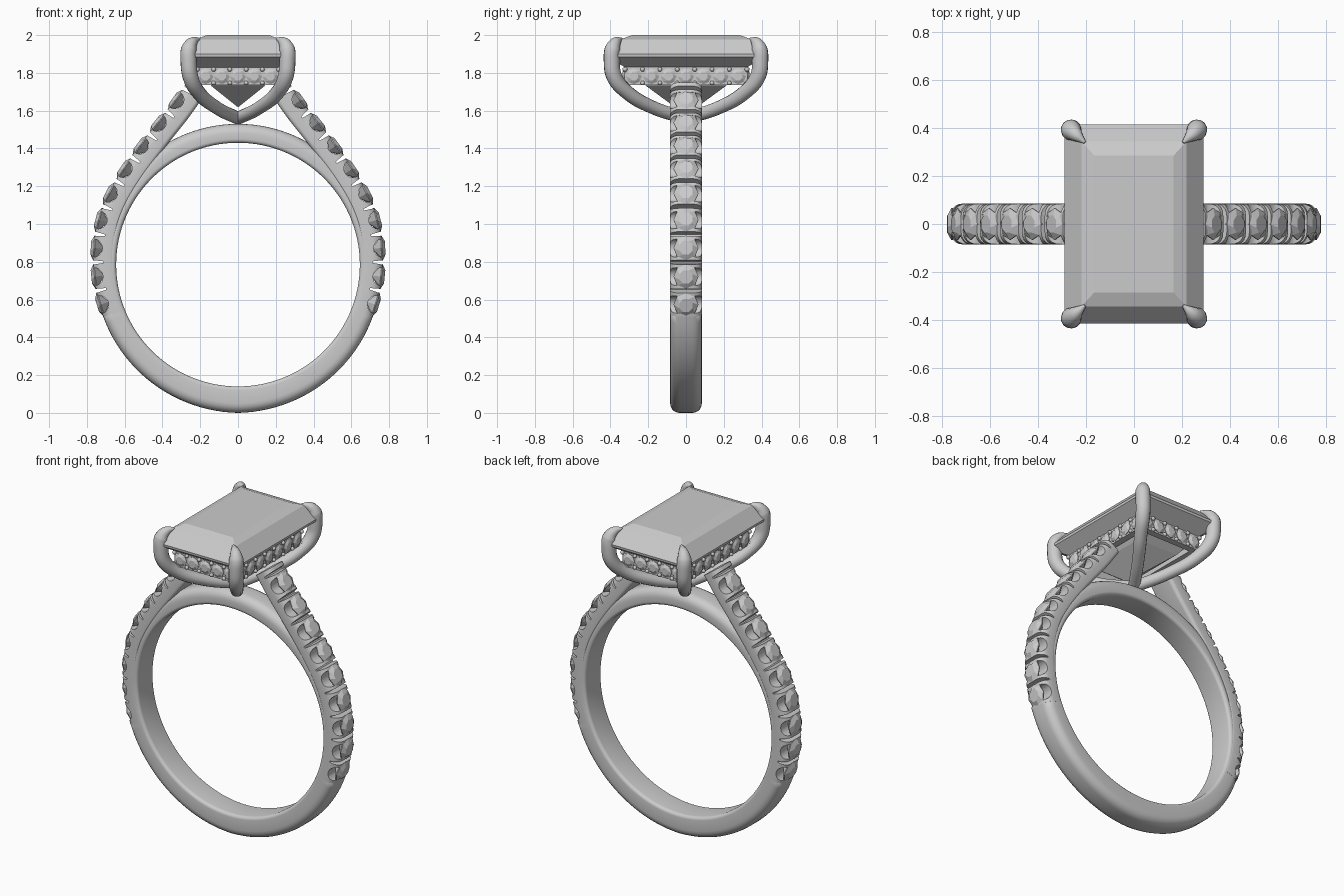
import bpy, bmesh
from math import sin, cos, pi, radians
from mathutils import Matrix, Vector

if "Cube" in bpy.data.objects:
    bpy.data.objects.remove(bpy.data.objects["Cube"])

silver = bpy.data.materials.new("silver grey")
silver.use_nodes = True
GREY = (0.6, 0.6, 0.6, 1)
silver.diffuse_color = GREY
silver.node_tree.nodes["Principled BSDF"].inputs["Base Color"].default_value = GREY


def finish(name, bm):
    bmesh.ops.recalc_face_normals(bm, faces=bm.faces)
    mesh = bpy.data.meshes.new(name)
    bm.to_mesh(mesh)
    bm.free()
    obj = bpy.data.objects.new(name, mesh)
    bpy.context.collection.objects.link(obj)
    mesh.materials.append(silver)
    return obj


def activate(obj):
    bpy.ops.object.select_all(action='DESELECT')
    obj.select_set(True)
    bpy.context.view_layer.objects.active = obj


def smooth(obj, angle=35):
    activate(obj)
    bpy.ops.object.shade_smooth_by_angle(angle=radians(angle))


def mirror(obj, x=True, y=False):
    mod = obj.modifiers.new("mirror", 'MIRROR')
    mod.use_axis = (x, y, False)
    mod.use_mirror_merge = False


def loft(bm, rings, closed=False):
    """Skin a list of point rings, capping the ends unless closed."""
    rows = [[bm.verts.new(p) for p in ring] for ring in rings]
    n = len(rows[0])
    pairs = list(zip(rows, rows[1:]))
    if closed:
        pairs.append((rows[-1], rows[0]))
    else:
        bm.faces.new(rows[0])
        bm.faces.new(rows[-1])
    for a, b in pairs:
        for i in range(n):
            j = (i + 1) % n
            bm.faces.new((a[i], a[j], b[j], b[i]))


def section(half_width, thickness, r_out=0.05, r_in=0.022, steps=5):
    """Rounded band section as (y, depth); depth 0 is the outer surface."""
    pts = []
    corners = ((1, 0, r_out, 0), (-1, 0, r_out, 90), (-1, 1, r_in, 180), (1, 1, r_in, 270))
    for sy, inner, r, start in corners:
        cy = sy * (half_width - r)
        cd = thickness - r if inner else r
        for k in range(steps + 1):
            a = radians(start + 90 * k / steps)
            pts.append((cy + r * cos(a), cd - r * sin(a)))
    return pts


def blend(a, b, t):
    t = min(max(t, 0), 1)
    return a + (b - a) * t * t * (3 - 2 * t)


# Finger band: full shank below, slim beneath the shoulders, bridge on top
CENTRE, INNER, START = 0.785, 0.645, 69
rings = []
angles = [k * 3 for k in range(-60, 60)]
for deg in angles:
    a = abs(deg)
    if a <= START:
        outer = 0.785 - 0.02 * a / START
    else:
        outer = blend(0.70, 0.745, (a - 110) / 35)
    t = radians(deg)
    rings.append([(sin(t) * (outer - d), y, CENTRE - cos(t) * (outer - d))
                  for y, d in section(0.084, outer - INNER, min(0.05, (outer - INNER) * 0.6), 0.02)])
bm = bmesh.new()
loft(bm, rings, closed=True)
smooth(finish("finger_band", bm), 50)

# Shoulder path, running up the outer edge of one side
keys = [Vector((x, 0, z)) for x, z in (
    (0.714, 0.51), (0.753, 0.65), (0.767, 0.8), (0.757, 0.95), (0.715, 1.1),
    (0.643, 1.24), (0.545, 1.385), (0.45, 1.51), (0.355, 1.63), (0.27, 1.75))]
ext = [2 * keys[0] - keys[1]] + keys + [2 * keys[-1] - keys[-2]]
path = []
for p0, p1, p2, p3 in zip(ext, ext[1:], ext[2:], ext[3:]):
    for k in range(8):
        t = k / 8
        path.append(0.5 * (2 * p1 + (p2 - p0) * t + (2 * p0 - 5 * p1 + 4 * p2 - p3) * t * t
                           + (3 * p1 - p0 - 3 * p2 + p3) * t ** 3))
path.append(keys[-1])


def frame(point, tangent):
    """Local x along the path, y across the band, z outward."""
    t = tangent.normalized()
    across = Vector((0, 1, 0))
    m = Matrix((t, across, t.cross(across))).transposed()
    if m.col[2].x < 0:
        m = Matrix((-t, across, (-t).cross(across))).transposed()
    return Matrix.Translation(point) @ m.to_4x4()


def along(dist):
    for a, b in zip(path, path[1:]):
        length = (b - a).length
        if dist <= length or b is path[-1]:
            return frame(a + (b - a) * (dist / length), b - a)
        dist -= length


frames = [frame(p, path[min(i + 1, len(path) - 1)] - path[max(i - 1, 0)])
          for i, p in enumerate(path)]
bm = bmesh.new()
loft(bm, [[m @ Vector((0, y, -d)) for y, d in section(0.085, 0.115)] for m in frames])
shoulder = finish("shoulders", bm)

# Scalloped seats and tapered slits cut into the shoulder
FIRST, PITCH, COUNT = 0.065, 0.152, 9
bm = bmesh.new()
for k in range(COUNT):
    m = along(FIRST + k * PITCH)
    bmesh.ops.create_cone(bm, cap_ends=True, segments=20, radius1=0.048, radius2=0.048,
                          depth=0.3, matrix=m @ Matrix.Rotation(pi / 2, 4, 'X'))
for k in range(COUNT + 1):
    m = along(FIRST + (k - 0.5) * PITCH)
    loft(bm, [[m @ Vector((x, y, z)) for x, y in ((-w, -0.2), (w, -0.2), (w, 0.2), (-w, 0.2))]
              for w, z in ((0.004, -0.055), (0.016, 0.03))])
cutter = finish("seat_cutter", bm)
cutter.hide_render = True
mod = shoulder.modifiers.new("seats", 'BOOLEAN')
mod.operation, mod.solver, mod.object = 'DIFFERENCE', 'EXACT', cutter
activate(shoulder)
bpy.ops.object.modifier_apply(modifier="seats")
bpy.data.objects.remove(cutter)
smooth(shoulder)
mirror(shoulder)


def round_stone(bm, m, r, sides=8):
    """Faceted round stone with its girdle at local z = 0."""
    rings = []
    for scale, z, twist in ((0.05, -0.75, 0), (1, -0.06, 0), (1, 0.02, 0), (0.58, 0.27, 0.5)):
        rings.append([m @ Vector((r * scale * cos(2 * pi * (i + twist) / sides),
                                  r * scale * sin(2 * pi * (i + twist) / sides), r * z))
                      for i in range(sides)])
    loft(bm, rings)


bm = bmesh.new()
for k in range(COUNT):
    round_stone(bm, along(FIRST + k * PITCH) @ Matrix.Translation((0, 0, -0.004)), 0.066)
mirror(finish("shoulder_stones", bm))

# Centre stone: step-cut rectangle with a keel below
steps = ((0.003, 0.06, 1.62), (0.14, 0.21, 1.73), (0.215, 0.325, 1.83), (0.288, 0.413, 1.885),
         (0.29, 0.415, 1.9), (0.22, 0.345, 1.978), (0.165, 0.285, 2.0))
bm = bmesh.new()
loft(bm, [[(x, y, z), (-x, y, z), (-x, -y, z), (x, -y, z)] for x, y, z in steps])
finish("centre_stone", bm)

# Gallery frame under the centre stone
HX, HY, LOW, HIGH = 0.215, 0.322, 1.735, 1.83
bm = bmesh.new()
loft(bm, [[(x, y, z), (-x, y, z), (-x, -y, z), (x, -y, z)] for x, y, z in (
    (HX, HY, LOW), (HX, HY, HIGH), (HX - 0.04, HY - 0.04, HIGH), (HX - 0.04, HY - 0.04, LOW))],
    closed=True)
finish("gallery_frame", bm)

# Gallery stones and the small beads holding them
stones, beads = bmesh.new(), bmesh.new()
MID = (LOW + HIGH) / 2
for turn, offset, half, count in ((0, HY, HX, 5), (90, HX, HY, 7), (180, HY, HX, 5), (270, HX, HY, 7)):
    side = Matrix.Rotation(radians(turn), 4, 'Z') @ Matrix.Translation((0, -offset, MID)) \
        @ Matrix.Rotation(pi / 2, 4, 'X')
    pitch = 2 * half / count
    for k in range(count):
        x = -half + (k + 0.5) * pitch
        round_stone(stones, side @ Matrix.Translation((x, 0, 0.003)), 0.042)
    for k in range(count + 1):
        for z in (-0.036, 0.036):
            bmesh.ops.create_icosphere(beads, subdivisions=2, radius=0.012,
                                       matrix=side @ Matrix.Translation((-half + k * pitch, z, 0.003)))
finish("gallery_stones", stones)
smooth(finish("gallery_beads", beads), 60)

# Four claws sweeping up from the bridge and over the stone corners
curve = bpy.data.curves.new("claws", 'CURVE')
curve.dimensions = '3D'
curve.bevel_depth = 1
curve.bevel_resolution = 5
curve.resolution_u = 8
curve.use_fill_caps = True
claw = ((0, 0, 1.56, 0.034), (0.115, 0.175, 1.617, 0.035), (0.212, 0.315, 1.70, 0.038),
        (0.252, 0.38, 1.78, 0.042), (0.262, 0.393, 1.87, 0.043), (0.26, 0.389, 1.925, 0.042),
        (0.243, 0.373, 1.96, 0.03), (0.205, 0.34, 1.982, 0.006))
spline = curve.splines.new('BEZIER')
spline.bezier_points.add(len(claw) - 1)
for bp, (x, y, z, r) in zip(spline.bezier_points, claw):
    bp.co, bp.radius = (x, y, z), r
    bp.handle_left_type = bp.handle_right_type = 'AUTO'
claws = bpy.data.objects.new("claws", curve)
bpy.context.collection.objects.link(claws)
curve.materials.append(silver)
activate(claws)
bpy.ops.object.convert(target='MESH')
claws = bpy.context.view_layer.objects.active
smooth(claws, 60)
mirror(claws, True, True)
